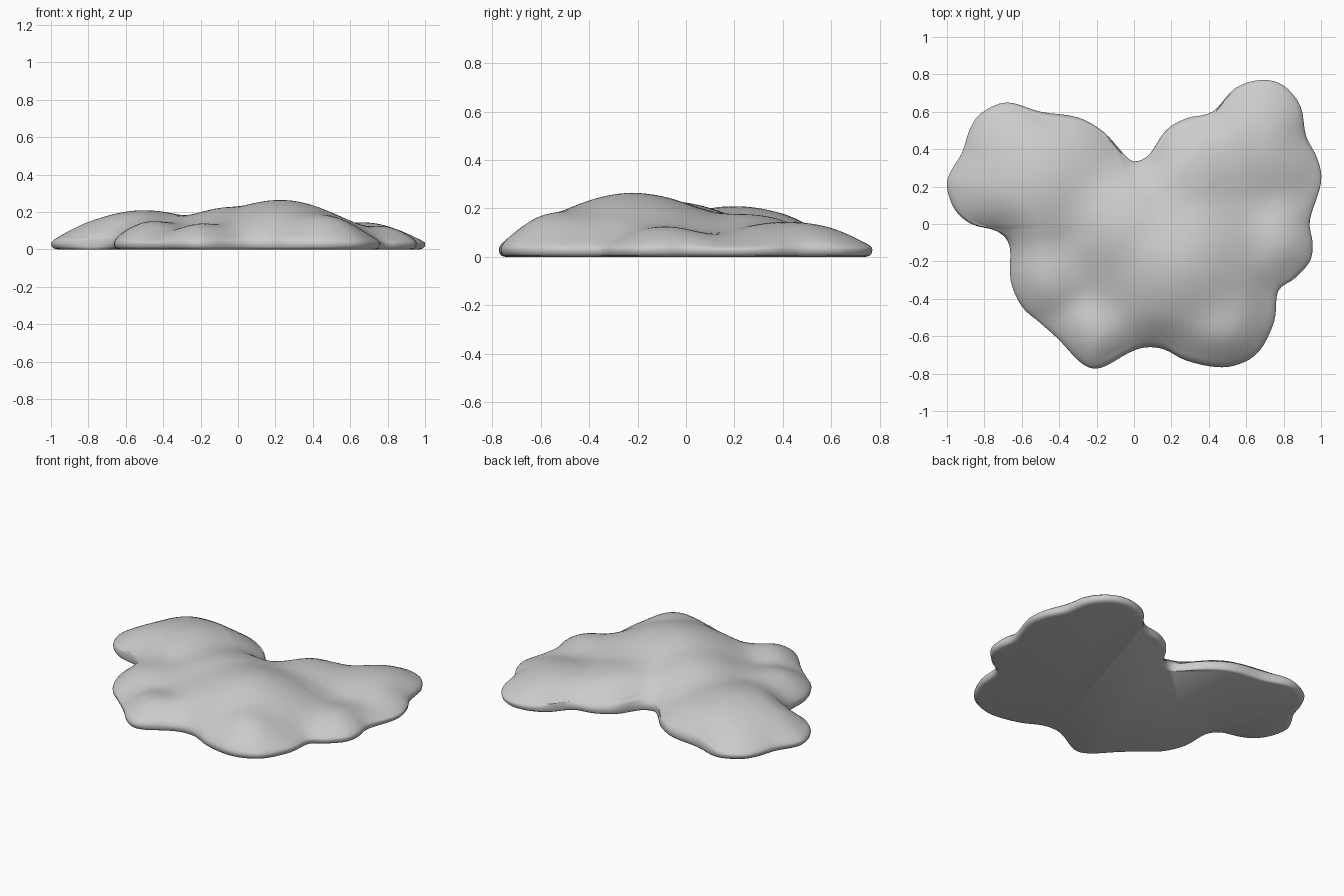
import bpy
import bmesh
import math
from mathutils import Vector

default_cube = bpy.data.objects.get("Cube")
if default_cube:
    bpy.data.objects.remove(default_cube, do_unlink=True)

# Shoreline of the mound, seen from above
OUTLINE = [
    (-1, .2), (-.98, .28), (-.92, .38), (-.88, .5), (-.82, .59), (-.68, .65),
    (-.5, .6), (-.3, .57), (-.16, .49), (-.06, .38), (0, .335), (.08, .37),
    (.17, .5), (.28, .565), (.42, .6), (.54, .725), (.68, .77), (.8, .74),
    (.89, .63), (.92, .47), (.98, .35), (1, .22), (.94, .02), (.955, -.1),
    (.94, -.2), (.86, -.29), (.77, -.36), (.75, -.52), (.67, -.68), (.56, -.75),
    (.44, -.765), (.28, -.73), (.16, -.67), (.06, -.66), (-.03, -.69),
    (-.18, -.77), (-.28, -.745), (-.4, -.62), (-.5, -.53), (-.6, -.44),
    (-.66, -.3), (-.665, -.12), (-.73, -.04), (-.87, 0), (-.96, .08),
]

# Swellings of the top surface: x, y, height, spread
SWELLINGS = [
    (.23, -.22, .265, .5),    # main summit
    (-.06, -.03, .22, .42),   # summit shoulder
    (-.5, .2, .21, .5),       # left lobe
    (.46, -.54, .175, .3),    # front lobe
    (-.2, -.58, .14, .3),     # small front lobe
    (-.45, -.27, .15, .32),   # side lobe
    (.3, .25, .175, .4),      # back shoulder
    (.66, .42, .145, .42),    # back lobe
    (.78, -.08, .125, .3),    # edge lobe
]

CENTRE = Vector((.1, 0))
STEPS = 4          # samples between outline points
RINGS = 34         # rings from the rim to the centre
RIM_Z = .03        # height of the widest line
RIM_WIDTH = .2     # width of the rounded border


def smooth_loop(points, steps):
    """Closed Catmull-Rom curve through the points."""
    pts = [Vector(p) for p in points]
    count = len(pts)
    loop = []
    for i in range(count):
        a, b, c, d = (pts[(i + k - 1) % count] for k in range(4))
        for s in range(steps):
            t = s / steps
            loop.append(.5 * (2 * b + (c - a) * t
                              + (2 * a - 5 * b + 4 * c - d) * t * t
                              + (3 * b - a - 3 * c + d) * t ** 3))
    return loop


def swell_height(p):
    """Soft maximum of all the swellings."""
    total = 0
    for x, y, height, spread in SWELLINGS:
        dist = (p - Vector((x, y))).length
        total += (height * math.exp(-(dist / spread) ** 2)) ** 6
    return max(total ** (1 / 6), RIM_Z + .02)


def surface_height(p, shore):
    """Swellings rounded off towards the shoreline."""
    dist = min((p - q).length for q in shore)
    inward = min(dist / RIM_WIDTH, 1)
    rounding = math.sqrt(max(0, 1 - (1 - inward) ** 2))
    return RIM_Z + (swell_height(p) - RIM_Z) * rounding


def make_material(name, colour):
    mat = bpy.data.materials.new(name)
    mat.use_nodes = True
    mat.diffuse_color = colour
    mat.node_tree.nodes["Principled BSDF"].inputs["Base Color"].default_value = colour
    return mat


def build_mound():
    shore = smooth_loop(OUTLINE, STEPS)
    bm = bmesh.new()

    def add_ring(scale, height_of):
        ring = []
        for q in shore:
            p = CENTRE + (q - CENTRE) * scale
            ring.append(bm.verts.new((p.x, p.y, height_of(p))))
        return ring

    # Flat base and the tucked-under edge
    rings = [add_ring(.965, lambda p: 0),
             add_ring(.985, lambda p: .004),
             add_ring(.996, lambda p: .014),
             add_ring(1, lambda p: RIM_Z)]
    bm.faces.new(list(rings[0]))

    # Domed top, with closer rings at the rim
    for i in range(1, RINGS):
        scale = 1 - (i / RINGS) ** 1.7
        rings.append(add_ring(scale, lambda p: surface_height(p, shore)))

    count = len(shore)
    for low, high in zip(rings, rings[1:]):
        for i in range(count):
            j = (i + 1) % count
            bm.faces.new((low[i], low[j], high[j], high[i]))
    top = bm.verts.new((CENTRE.x, CENTRE.y, surface_height(CENTRE, shore)))
    for i in range(count):
        bm.faces.new((rings[-1][i], rings[-1][(i + 1) % count], top))

    # Relax the top so the lobes blend softly
    inner = [v for ring in rings[6:] for v in ring] + [top]
    for _ in range(3):
        bmesh.ops.smooth_vert(bm, verts=inner, factor=.5,
                              use_axis_x=False, use_axis_y=False, use_axis_z=True)

    bmesh.ops.recalc_face_normals(bm, faces=bm.faces)
    mesh = bpy.data.meshes.new("mound")
    bm.to_mesh(mesh)
    bm.free()
    mound = bpy.data.objects.new("mound", mesh)
    bpy.context.collection.objects.link(mound)
    return mound


mound = build_mound()
mound.data.materials.append(make_material("plain grey", (.6, .6, .6, 1)))

bpy.ops.object.select_all(action="DESELECT")
mound.select_set(True)
bpy.context.view_layer.objects.active = mound
bpy.ops.object.shade_smooth_by_angle(angle=math.radians(50))
